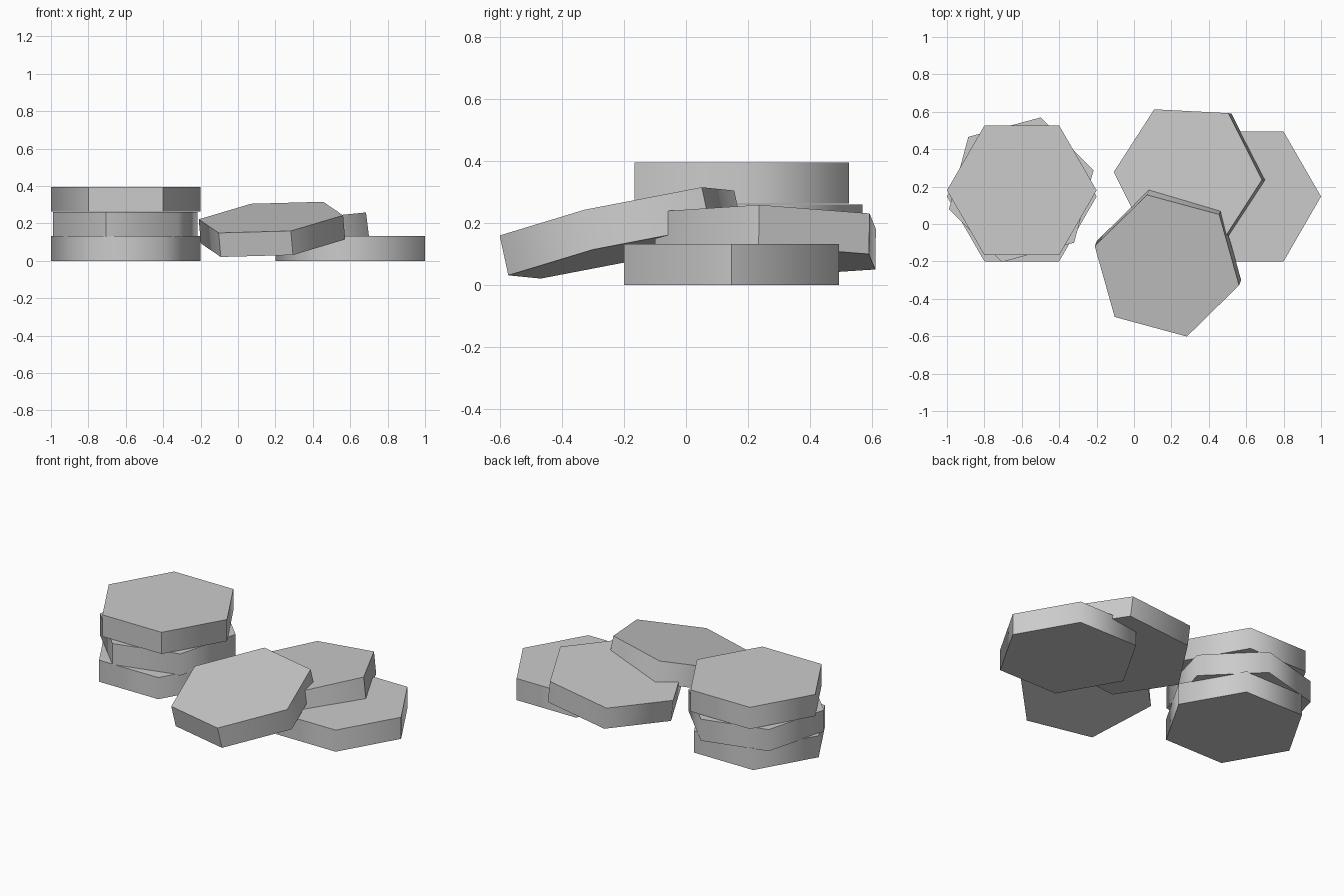
import bpy, bmesh
from math import radians, cos, sin, tau
from mathutils import Matrix, Vector

if "Cube" in bpy.data.objects:
    bpy.data.objects.remove(bpy.data.objects["Cube"], do_unlink=True)

RADIUS, THICK = 0.4, 0.132

grey = bpy.data.materials.new("plain grey")
grey.use_nodes = True
grey.diffuse_color = (0.6, 0.6, 0.6, 1)
grey.node_tree.nodes["Principled BSDF"].inputs["Base Color"].default_value = grey.diffuse_color


def hex_tile(name, top, turn=0, slope=(0, 0), hard=()):
    """Hexagonal tile placed by the centre of its top face; slope is the rise along x and y.
    Corners listed in hard stay creased, the others are rounded by shading."""
    bm = bmesh.new()
    corners = [bm.verts.new((RADIUS * cos(i * tau / 6), RADIUS * sin(i * tau / 6), -THICK))
               for i in range(6)]
    base = bm.faces.new(corners)
    lifted = bmesh.ops.extrude_face_region(bm, geom=[base], use_keep_orig=True)["geom"]
    bmesh.ops.translate(bm, vec=(0, 0, THICK),
                        verts=[v for v in lifted if isinstance(v, bmesh.types.BMVert)])
    bmesh.ops.recalc_face_normals(bm, faces=bm.faces[:])

    # Smooth rim, flat caps
    for f in bm.faces:
        f.smooth = abs(f.normal.z) < 0.5
    for e in bm.edges:
        a, b = (v.co for v in e.verts)
        upright = abs(a.z - b.z) > THICK / 2
        e.smooth = upright and not any(
            e.verts[0] == corners[i] or e.verts[1] == corners[i] for i in hard)

    mesh = bpy.data.meshes.new(name)
    bm.to_mesh(mesh)
    bm.free()
    mesh.materials.append(grey)
    tile = bpy.data.objects.new(name, mesh)
    bpy.context.collection.objects.link(tile)
    normal = Vector((-slope[0], -slope[1], 1)).normalized()
    tilt = Vector((0, 0, 1)).rotation_difference(normal).to_matrix().to_4x4()
    tile.matrix_world = Matrix.Translation(top) @ tilt @ Matrix.Rotation(radians(turn), 4, "Z")


# Stack of three tiles
hex_tile("stack_bottom_tile", (-0.6, 0.147, THICK))
hex_tile("stack_middle_tile", (-0.603, 0.183, 0.26), turn=15, hard=(4,))
hex_tile("stack_top_tile", (-0.6, 0.18, 0.396), hard=(4, 5))

# Fallen tiles leaning on each other
hex_tile("flat_tile", (0.6, 0.147, THICK), hard=(0,))
hex_tile("back_leaning_tile", (0.288, 0.257, 0.209), turn=-3, slope=(0.125, -0.015), hard=(0, 1))
hex_tile("front_leaning_tile", (0.176, -0.223, 0.2325), turn=-15, slope=(0.086, 0.216),
         hard=(1, 4, 5))
